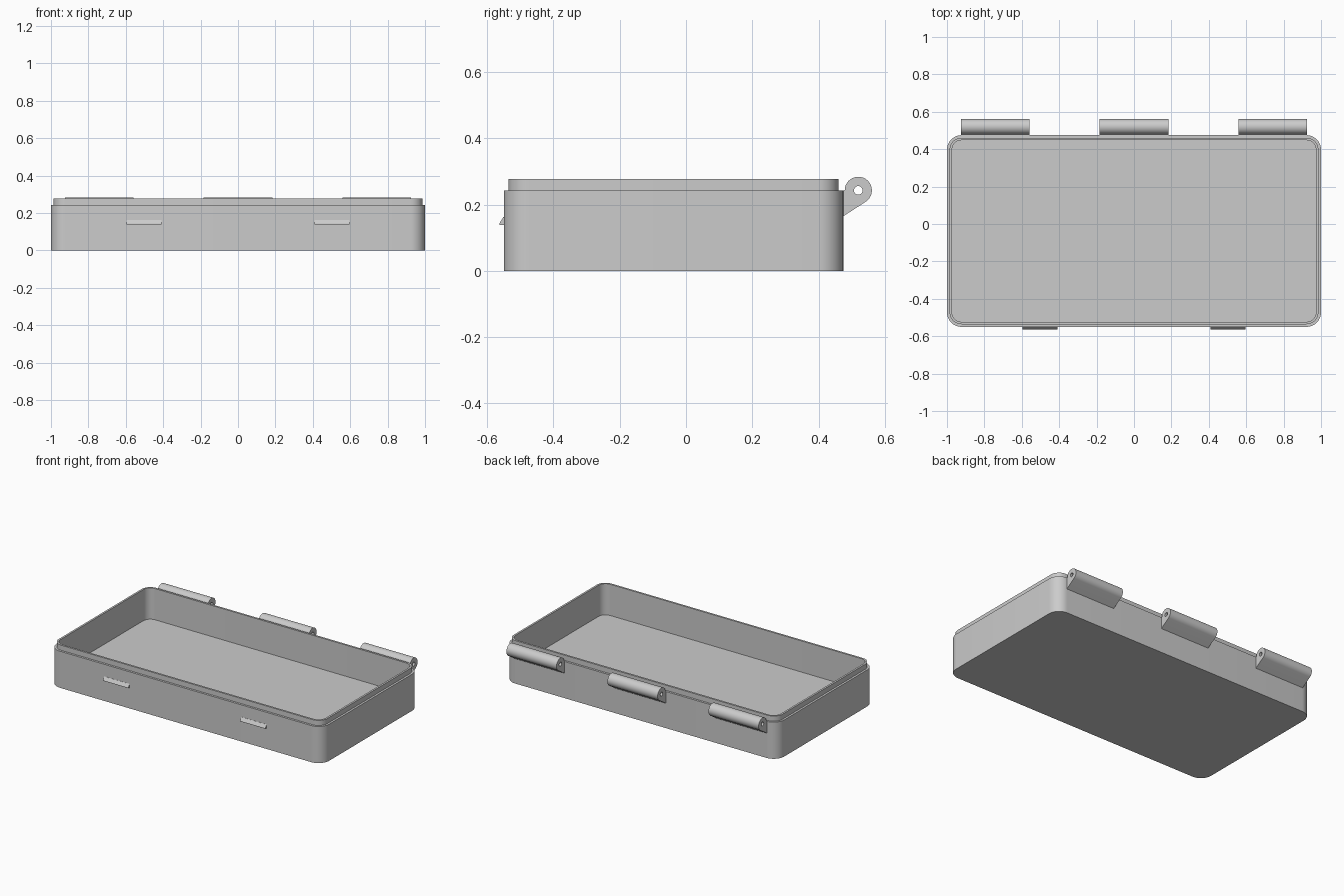
import bpy, bmesh
from math import cos, sin, pi, radians
from mathutils import Matrix

cube = bpy.data.objects.get("Cube")
if cube:
    bpy.data.objects.remove(cube, do_unlink=True)

grey = bpy.data.materials.new("plain_grey")
grey.use_nodes = True
grey.diffuse_color = (0.6, 0.6, 0.6, 1)
grey.node_tree.nodes["Principled BSDF"].inputs["Base Color"].default_value = (0.6, 0.6, 0.6, 1)


def finish(name, mesh):
    mesh.materials.clear()
    mesh.materials.append(grey)
    obj = bpy.data.objects.new(name, mesh)
    bpy.context.collection.objects.link(obj)
    bpy.ops.object.select_all(action="DESELECT")
    obj.select_set(True)
    bpy.context.view_layer.objects.active = obj
    bpy.ops.object.shade_smooth_by_angle(angle=radians(30))
    return obj


def arc(cx, cy, r, start, end, steps):
    angles = [start + (end - start) * i / steps for i in range(steps + 1)]
    return [(cx + r * cos(a), cy + r * sin(a)) for a in angles]


def rounded_rect(inset):
    """Outline of the tray, moved inwards by the inset."""
    r = RADIUS - inset
    points = []
    for k, (sx, sy) in enumerate([(1, 1), (-1, 1), (-1, -1), (1, -1)]):
        points += arc(sx * (HALF_X - RADIUS), CENTRE_Y + sy * (HALF_Y - RADIUS),
                      r, k * pi / 2, (k + 1) * pi / 2, 10)
    return points


def extrude_profile(name, loops, x, half_width):
    """Extrude a y-z profile, with optional holes, along x."""
    curve = bpy.data.curves.new(name, "CURVE")
    curve.dimensions = "2D"
    curve.fill_mode = "BOTH"
    curve.extrude = half_width
    for loop in loops:
        spline = curve.splines.new("POLY")
        spline.points.add(len(loop) - 1)
        for point, (y, z) in zip(spline.points, loop):
            point.co = (y, z, 0, 1)
        spline.use_cyclic_u = True
    helper = bpy.data.objects.new(name + "_profile", curve)
    bpy.context.collection.objects.link(helper)
    graph = bpy.context.evaluated_depsgraph_get()
    mesh = bpy.data.meshes.new_from_object(helper.evaluated_get(graph))
    bpy.data.objects.remove(helper, do_unlink=True)
    mesh.transform(Matrix(((0, 0, 1, x), (1, 0, 0, 0), (0, 1, 0, 0), (0, 0, 0, 1))))
    bm = bmesh.new()
    bm.from_mesh(mesh)
    bmesh.ops.remove_doubles(bm, verts=bm.verts, dist=1e-5)
    bmesh.ops.recalc_face_normals(bm, faces=bm.faces)
    bm.to_mesh(mesh)
    bm.free()
    return finish(name, mesh)


# Tray: outer wall, stepped lip, inner wall and floor as stacked outlines
HALF_X, HALF_Y, CENTRE_Y, RADIUS = 1.0, 0.5125, -0.0375, 0.078
levels = [(0, 0), (0, 0.243), (0.014, 0.243), (0.014, 0.277), (0.027, 0.277), (0.027, 0.07)]
bm = bmesh.new()
rings = [[bm.verts.new((x, y, z)) for x, y in rounded_rect(inset)] for inset, z in levels]
for low, high in zip(rings, rings[1:]):
    for i in range(len(low)):
        j = (i + 1) % len(low)
        bm.faces.new((low[i], low[j], high[j], high[i]))
bm.faces.new(list(reversed(rings[0])))
bm.faces.new(rings[-1])
bmesh.ops.recalc_face_normals(bm, faces=bm.faces)
tray_mesh = bpy.data.meshes.new("tray")
bm.to_mesh(tray_mesh)
bm.free()
finish("tray", tray_mesh)

# Hinge knuckles: round barrel with a pin hole and a sloped foot on the back wall
barrel = arc(0.52, 0.243, 0.041, radians(-57), pi, 28)
knuckle = [(0.475, 0.165)] + barrel + [(0.475, 0.243)]
pin_hole = arc(0.52, 0.243, 0.013, 0, 2 * pi, 20)[:-1]
for side, x in (("right", -0.742), ("middle", 0), ("left", 0.742)):
    extrude_profile(side + "_hinge", [knuckle, pin_hole], x, 0.184)

# Latch ridges: small wedges on the front wall
wedge = [(-0.549, 0.139), (-0.549, 0.163), (-0.551, 0.163), (-0.5635, 0.143), (-0.5635, 0.139)]
for side, x in (("right", -0.503), ("left", 0.503)):
    extrude_profile(side + "_latch_ridge", [wedge], x, 0.093)
